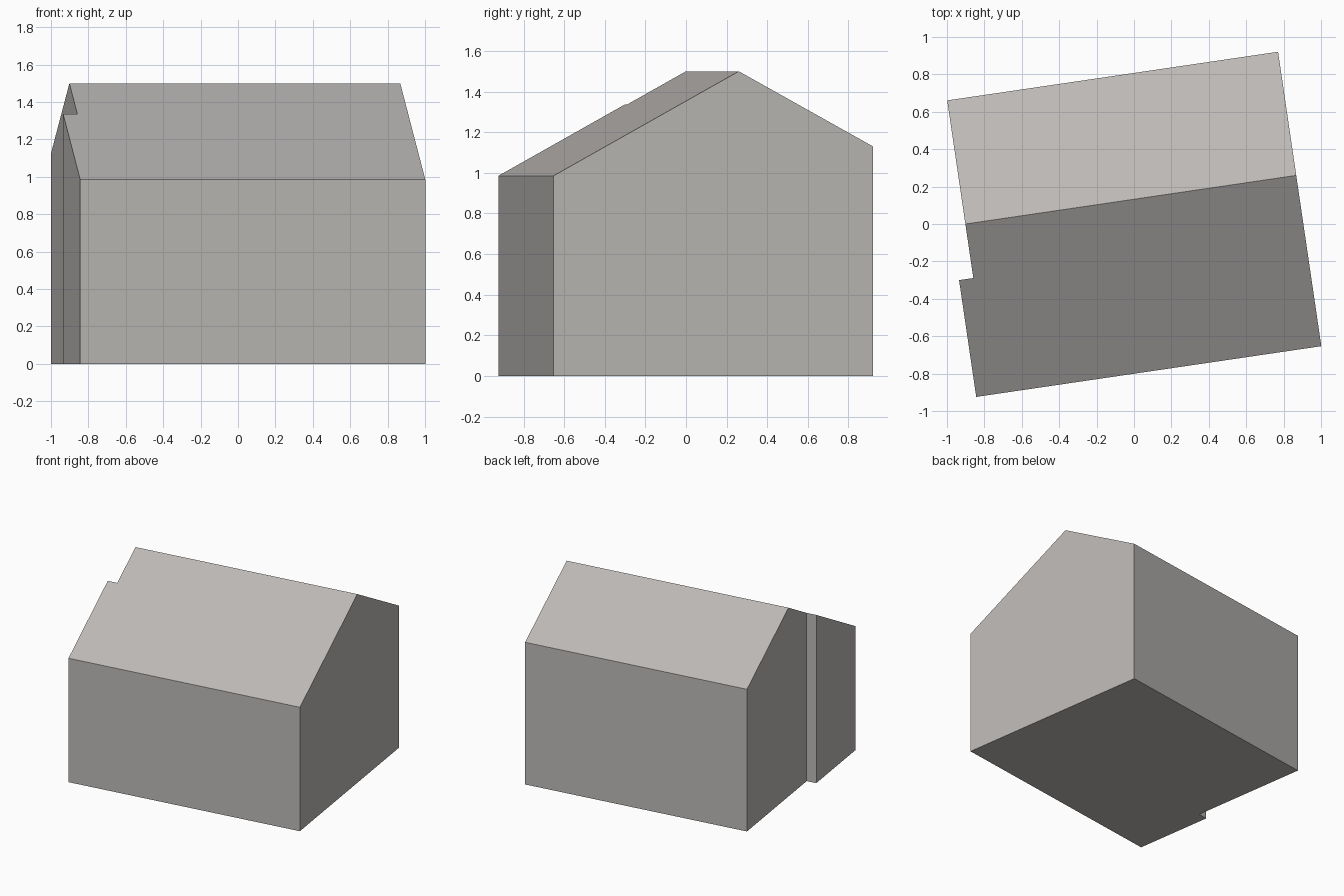
import bpy, bmesh, math
from mathutils import Matrix, Vector

if "Cube" in bpy.data.objects:
    bpy.data.objects.remove(bpy.data.objects["Cube"])

# House measurements in its own axes: x along the ridge, y across it
LEFT, RIGHT = -0.892, 0.896
STEP_Y, STEP_OUT = -0.161, 0.077
PROFILE = [(-0.792, 0), (0.799, 0), (0.799, 1.13), (0.131, 1.5), (-0.792, 0.985)]
TURN = math.radians(8.36)

mat = bpy.data.materials.new("warm_grey")
mat.diffuse_color = (0.5, 0.48, 0.465, 1)
mat.use_nodes = True
mat.node_tree.nodes["Principled BSDF"].inputs["Base Color"].default_value = mat.diffuse_color

bm = bmesh.new()

# Gable profile extruded along the ridge
gable = bm.faces.new([bm.verts.new((LEFT, y, z)) for y, z in PROFILE])
ext = bmesh.ops.extrude_face_region(bm, geom=[gable], use_keep_orig=True)
moved = [g for g in ext["geom"] if isinstance(g, bmesh.types.BMVert)]
bmesh.ops.translate(bm, verts=moved, vec=(RIGHT - LEFT, 0, 0))
bmesh.ops.recalc_face_normals(bm, faces=bm.faces[:])

# Step in the left gable: the front part stands further out
bmesh.ops.bisect_plane(bm, geom=bm.verts[:] + bm.edges[:] + bm.faces[:],
                       plane_co=(0, STEP_Y, 0), plane_no=(0, 1, 0))
bm.normal_update()
part = [f for f in bm.faces
        if f.normal.x < -0.9 and f.calc_center_median().y < STEP_Y]
out = bmesh.ops.extrude_discrete_faces(bm, faces=part)
verts = {v for f in out["faces"] for v in f.verts}
bmesh.ops.translate(bm, verts=list(verts), vec=(-STEP_OUT, 0, 0))

# Join coplanar pieces and turn the house on its plot
bmesh.ops.remove_doubles(bm, verts=bm.verts[:], dist=1e-5)
bmesh.ops.dissolve_limit(bm, angle_limit=0.01, verts=bm.verts[:], edges=bm.edges[:])
bmesh.ops.recalc_face_normals(bm, faces=bm.faces[:])
bmesh.ops.transform(bm, matrix=Matrix.Rotation(TURN, 4, 'Z'), verts=bm.verts[:])

mesh = bpy.data.meshes.new("house")
bm.to_mesh(mesh)
bm.free()
mesh.materials.append(mat)
house = bpy.data.objects.new("house", mesh)
bpy.context.collection.objects.link(house)
